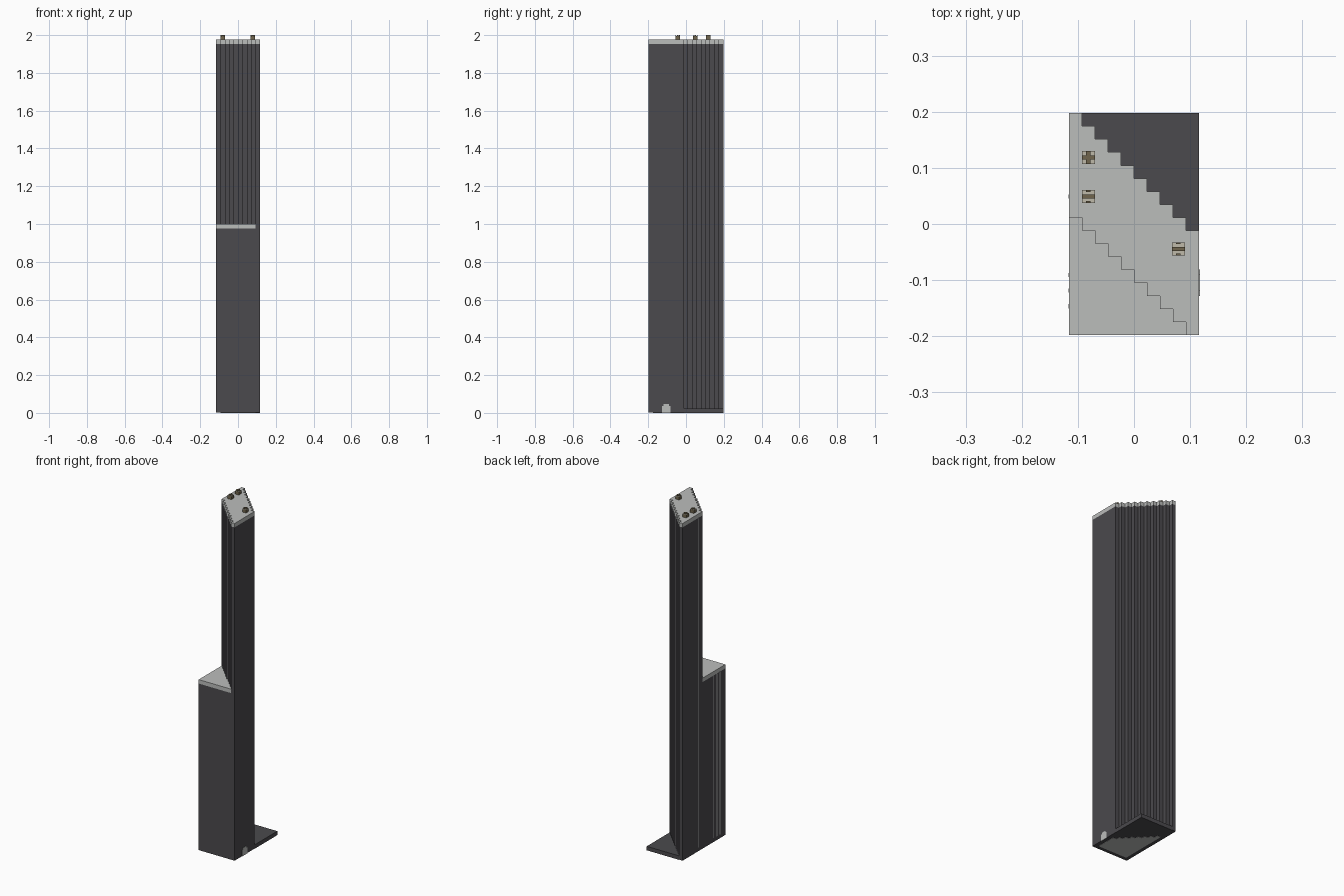
import bpy, bmesh

old = bpy.data.objects.get("Cube")
if old:
    bpy.data.objects.remove(old, do_unlink=True)

# Everything sits on a grid of cells: 10 wide, 17 deep, 86 high
C = 2 / 86
W, D = 10, 17


def material(name, r, g, b):
    m = bpy.data.materials.new(name)
    m.use_nodes = True
    m.diffuse_color = (r, g, b, 1)
    m.node_tree.nodes["Principled BSDF"].inputs["Base Color"].default_value = (r, g, b, 1)
    return m


DARK = material("dark grey", 0.07, 0.068, 0.075)
LIGHT = material("light grey", 0.5, 0.51, 0.5)
BROWN = material("brown", 0.16, 0.13, 0.075)
BEIGE = material("beige", 0.52, 0.49, 0.4)


def prism(name, outline, z0, z1, mat):
    """Extrude a plan outline, given in cells, between two heights."""
    bm = bmesh.new()
    verts = [bm.verts.new(((x - W / 2) * C, (y - D / 2) * C, z0 * C)) for x, y in outline]
    base = bm.faces.new(verts)
    top = bmesh.ops.extrude_face_region(bm, geom=[base])["geom"]
    moved = [v for v in top if isinstance(v, bmesh.types.BMVert)]
    bmesh.ops.translate(bm, verts=moved, vec=(0, 0, (z1 - z0) * C))
    bmesh.ops.recalc_face_normals(bm, faces=bm.faces)
    mesh = bpy.data.meshes.new(name)
    bm.to_mesh(mesh)
    bm.free()
    mesh.materials.append(mat)
    ob = bpy.data.objects.new(name, mesh)
    bpy.context.collection.objects.link(ob)
    return ob


def stepped(first, last, front, back):
    """Plan outline of one-cell columns with stepped front and back edges."""
    pts = []
    for i in range(first, last):
        pts += [(i, front(i)), (i + 1, front(i))]
    for i in reversed(range(first, last)):
        pts += [(i + 1, back(i)), (i, back(i))]
    clean = []
    for p in pts:
        if not clean or clean[-1] != p:
            clean.append(p)
    # Drop points in the middle of straight runs
    n = len(clean)
    return [p for k, p in enumerate(clean)
            if not (clean[k - 1][0] == p[0] == clean[(k + 1) % n][0]
                    or clean[k - 1][1] == p[1] == clean[(k + 1) % n][1])]


def rect(x, y, w, d):
    return [(x - w / 2, y - d / 2), (x + w / 2, y - d / 2),
            (x + w / 2, y + d / 2), (x - w / 2, y + d / 2)]


# Ground slab behind the tower
slab = stepped(1, W, lambda i: D - i, lambda i: D)
prism("ground_slab", slab, 0, 1, DARK)

# Tall tower with stepped front and back, and its roof
tower = stepped(0, W, lambda i: 9 - i, lambda i: D - i)
prism("tower_walls", tower, 0.05, 84, DARK)
prism("tower_roof", tower, 84, 85, LIGHT)

# Half-height front wing and its roof
wing = stepped(0, W - 1, lambda i: 0, lambda i: 9 - i)
prism("wing_walls", wing, 0.05, 42, DARK)
prism("wing_roof", wing, 42, 43, LIGHT)

# Floor showing on the underside
floor = stepped(1, W - 1, lambda i: 1, lambda i: 14 - i)
prism("inner_floor", floor, 0, 0.1, LIGHT)

# Arched doorway on the left wall
for name, width, z0, z1 in (("door", 2, 0, 1.6), ("door_arch", 1.3, 1.6, 2)):
    prism(name, rect(W, 4, 0.1, width), z0, z1, LIGHT)

# Slim light strips on the right wall
for y, height in ((10.6, 84), (4.6, 42), (3.4, 42), (2.2, 42)):
    prism("wall_strip", rect(0, y, 0.06, 0.32), 1, height, LIGHT)

# Roof vents: block, pale top and crossing bars
for x, y, gap in ((1.5, 13.6, 0), (1.5, 10.6, 0.2), (8.4, 6.6, 0.2)):
    prism("vent_block", rect(x, y, 1, 1), 85, 85.75, BROWN)
    prism("vent_top", rect(x, y, 1, 1), 85.75, 85.85, BEIGE)
    prism("vent_bar", rect(x, y, 1, 0.3), 85.85, 86, BROWN)
    length = 0.35 - gap
    for side in (-1, 1):
        prism("vent_stub", rect(x, y + side * (0.5 - length / 2), 0.36, length),
              85.85, 86, BROWN)
